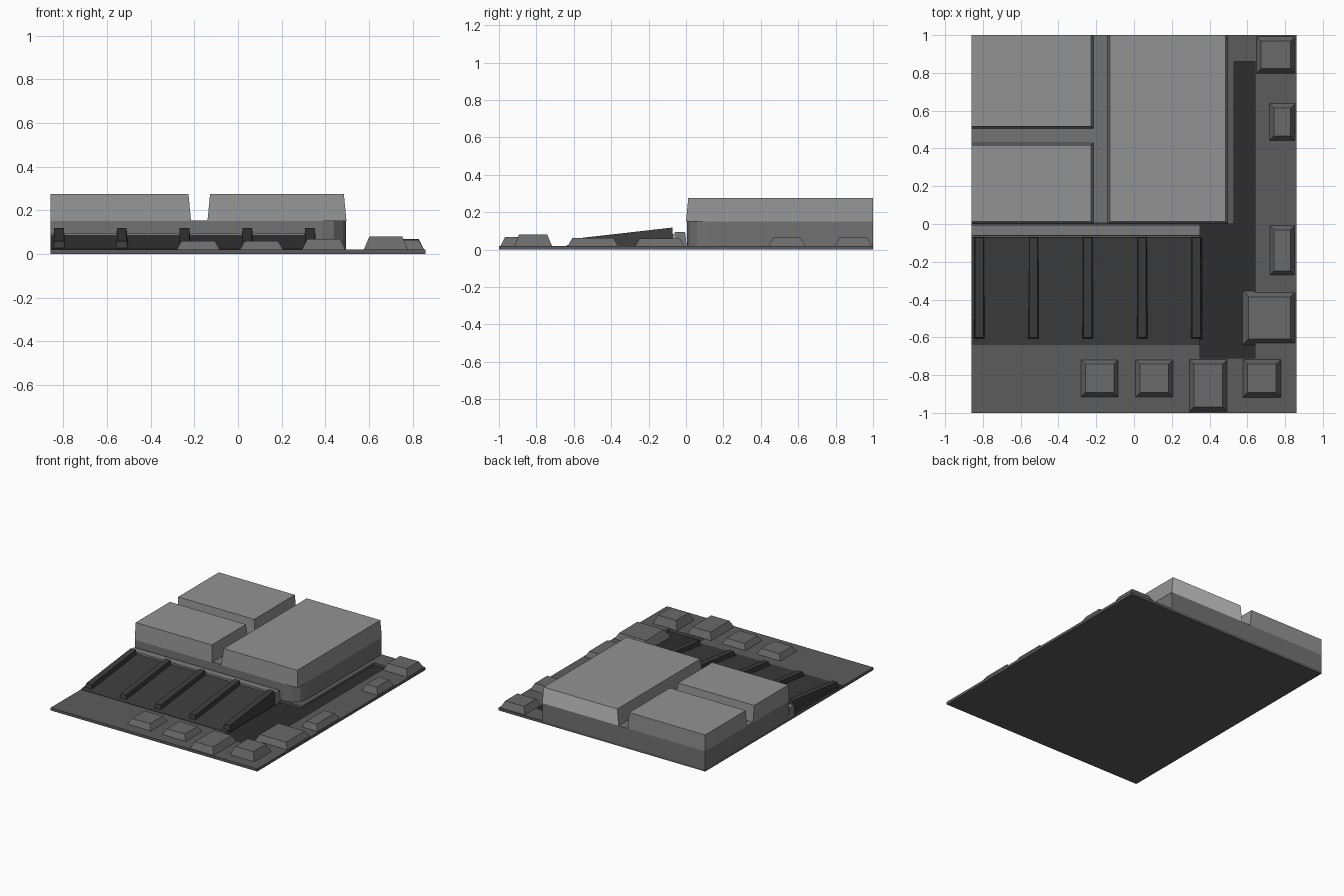
import bpy, math

if "Cube" in bpy.data.objects:
    bpy.data.objects.remove(bpy.data.objects["Cube"])


def paint(ob, grey):
    """Give an object a plain grey, sharing materials of equal value."""
    name = "grey_%03d" % round(grey * 1000)
    mat = bpy.data.materials.get(name) or bpy.data.materials.new(name)
    mat.diffuse_color = (grey, grey, grey, 1)
    mat.use_nodes = True
    mat.node_tree.nodes["Principled BSDF"].inputs["Base Color"].default_value = mat.diffuse_color
    ob.data.materials.append(mat)
    return ob


def make(name, verts, faces, grey):
    me = bpy.data.meshes.new(name)
    me.from_pydata(verts, [], faces)
    me.update()
    ob = bpy.data.objects.new(name, me)
    bpy.context.collection.objects.link(ob)
    return paint(ob, grey)


def loft(name, grey, low, high):
    """Closed solid between two matching loops (counter-clockwise seen from the high one)."""
    n = len(low)
    sides = [(i, (i + 1) % n, (i + 1) % n + n, i + n) for i in range(n)]
    return make(name, low + high, [tuple(range(n))[::-1], tuple(range(n, 2 * n))] + sides, grey)


def rect(x0, x1, y0, y1, z):
    return [(x0, y0, z), (x1, y0, z), (x1, y1, z), (x0, y1, z)]


def block(name, grey, x0, x1, y0, y1, z0, z1, inset=(0, 0, 0, 0)):
    """Box whose top is drawn in on its left, right, front and back sides."""
    l, r, f, b = inset
    return loft(name, grey, rect(x0, x1, y0, y1, z0), rect(x0 + l, x1 - r, y0 + f, y1 - b, z1))


def side_profile(name, grey, x0, x1, yz, taper=0):
    """Profile in the y-z plane, run along x; raised points can be tapered."""
    t = [taper if z > 0.03 else 0 for _, z in yz]
    return loft(name, grey, [(x0 + d, y, z) for (y, z), d in zip(yz, t)],
                [(x1 - d, y, z) for (y, z), d in zip(yz, t)])


X, P = 0.86, 0.02
ROOF, LEDGE, STOREY, BLOCK, PLATE = 0.29, 0.2, 0.17, 0.144, 0.107
RAMP, PIT, PALE = 0.046, 0.027, 0.6

# base plate with an L-shaped sunken channel
plate = block("base_plate", PLATE, -X, X, -1, 1, 0, P)
ell = [(0.35, -0.71), (0.64, -0.71), (0.64, 0.86), (0.53, 0.86), (0.53, 0), (0.35, 0)]
cutter = loft("channel_cutter", PIT, [(x, y, 0.003) for x, y in ell], [(x, y, 0.1) for x, y in ell])
cutter.hide_render = True
mod = plate.modifiers.new("channel", 'BOOLEAN')
mod.operation, mod.solver, mod.object = 'DIFFERENCE', 'EXACT', cutter
bpy.context.view_layer.objects.active = plate
bpy.ops.object.modifier_apply(modifier=mod.name)
bpy.data.objects.remove(cutter)
# dark channel floor
paint(plate, PIT)
for f in plate.data.polygons:
    f.material_index = int(f.normal.z > 0.9 and f.center.z < 0.01)

# lower building storey with a rounded front-right corner
R = 0.11
outline = [(-X, 0.005)]
for i in range(4):
    a = -math.pi / 2 + i * math.pi / 6
    outline.append((0.495 - R + R * math.cos(a), 0.005 + R + R * math.sin(a)))
outline += [(0.495, 1), (-X, 1)]
loft("lower_storey", STOREY, [(x, y, 0.01) for x, y in outline], [(x, y, 0.152) for x, y in outline])

# upper storey: three tapered blocks separated by narrow gaps
T = 0.012
right = block("upper_block_right", ROOF, -0.14, 0.497, 0, 1, 0.15, 0.275, (T, T, T, 0))
block("upper_block_front", ROOF, -X, -0.215, 0, 0.43, 0.15, 0.275, (0, T, T, T))
block("upper_block_back", ROOF, -X, -0.215, 0.505, 1, 0.15, 0.275, (0, T, T, 0))
# paler back wall of the right block
paint(right, PALE)
for f in right.data.polygons:
    f.material_index = int(f.normal.y > 0.9)

# ledge in front of the building
block("ledge", LEDGE, -X, 0.35, -0.065, 0.005, 0.01, 0.095, (0, 0, 0.005, 0.01))

# sloping panel and its raised ribs
side_profile("ramp_panel", RAMP, -X, 0.35,
             [(-0.64, 0.015), (-0.068, 0.015), (-0.068, 0.085), (-0.64, P + 0.003)])
for i in range(5):
    x = -0.85 + i * 0.2875
    side_profile("ramp_rib", RAMP, x, x + 0.06,
                 [(-0.61, 0.015), (-0.072, 0.015), (-0.072, 0.118), (-0.6, 0.058)], 0.008)

# low tapered blocks along the front and right edges
for x0, x1, y0, y1, z in [
        (-0.29, -0.075, -0.925, -0.71, 0.06), (0.0, 0.215, -0.925, -0.71, 0.06),
        (0.285, 0.5, -1, -0.71, 0.068), (0.57, 0.785, -0.925, -0.71, 0.08),
        (0.575, X, -0.64, -0.355, 0.062), (0.71, X, -0.28, 0.0, 0.06),
        (0.71, X, 0.435, 0.645, 0.066), (0.64, X, 0.79, 1, 0.068)]:
    block("low_block", BLOCK, x0, x1, y0, y1, 0.004, z, (0.032,) * 4)
